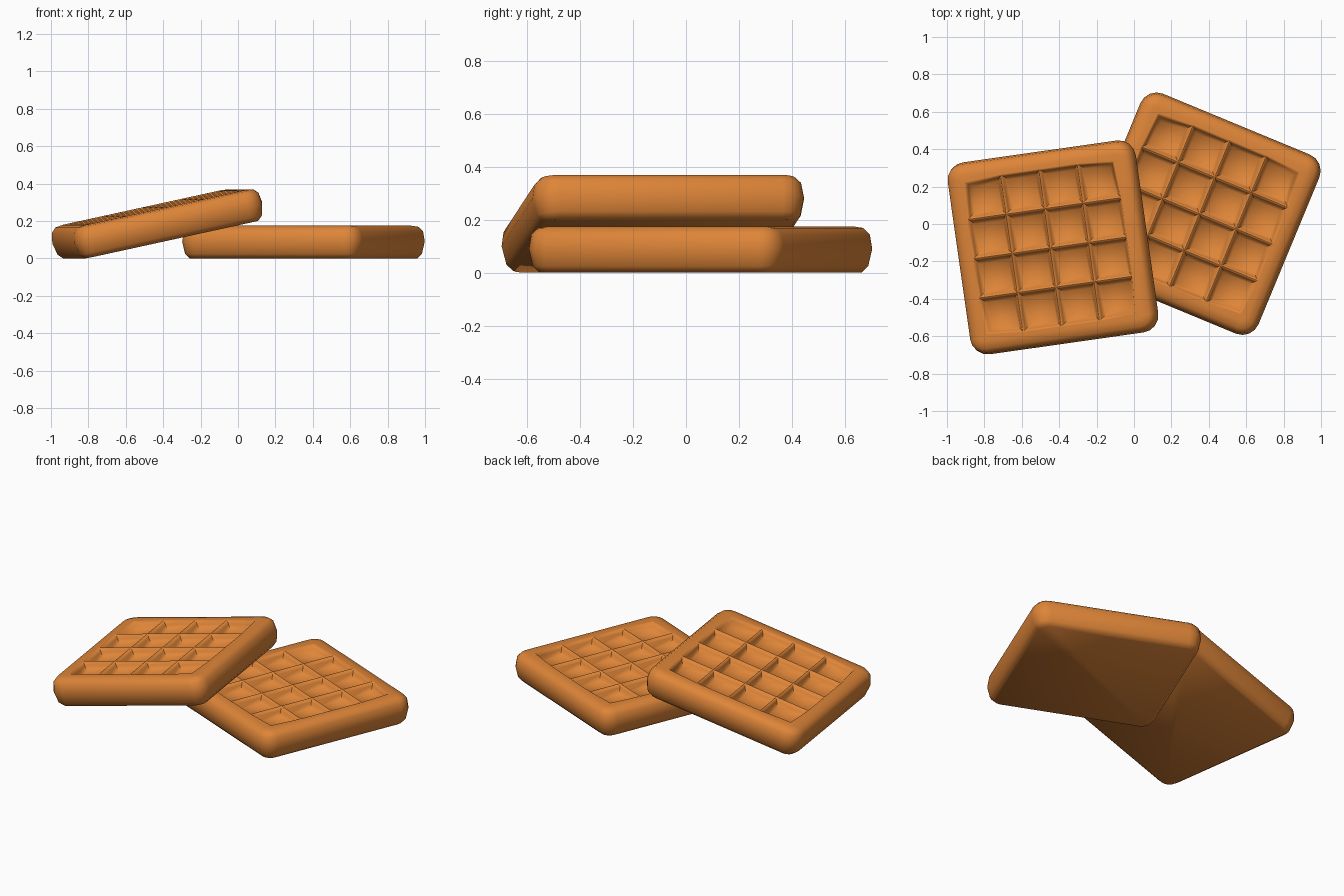
import bpy, bmesh, math

if "Cube" in bpy.data.objects:
    bpy.data.objects.remove(bpy.data.objects["Cube"])

CELLS, PITCH = 4, 0.212          # pocket grid
THICK, CORNER = 0.175, 0.425     # slab thickness, corner arc centre
ARC = 4                          # segments per rounded corner
# side profile: (half width, height)
PROFILE = [(0.478, 0.0), (0.503, 0.025), (0.518, 0.09),
           (0.509, 0.145), (0.485, 0.169), (0.445, THICK)]

mat = bpy.data.materials.new("toasted_waffle")
mat.diffuse_color = (0.73, 0.235, 0.04, 1)
mat.use_nodes = True
mat.node_tree.nodes["Principled BSDF"].inputs["Base Color"].default_value = mat.diffuse_color


def ring(bm, half, z):
    """Rounded square loop, ARC + 1 points per corner, counterclockwise."""
    r = half - CORNER
    pts = []
    for q in range(4):
        a0 = q * math.pi / 2
        sx, sy = [(1, 1), (-1, 1), (-1, -1), (1, -1)][q]
        for i in range(ARC + 1):
            a = a0 + i / ARC * math.pi / 2
            pts.append(bm.verts.new((sx * CORNER + r * math.cos(a),
                                     sy * CORNER + r * math.sin(a), z - THICK / 2)))
    return pts


def make_waffle(name, location, rotation):
    bm = bmesh.new()
    # rounded sides and flat bottom
    rings = [ring(bm, h, z) for h, z in PROFILE]
    n = len(rings[0])
    for a, b in zip(rings, rings[1:]):
        for i in range(n):
            j = (i + 1) % n
            bm.faces.new((a[i], a[j], b[j], b[i]))
    bm.faces.new(list(reversed(rings[0])))
    top = rings[-1]

    # grid of pocket cells, corner points pulled in for rounding
    N, half = CELLS, CELLS * PITCH / 2
    g = {}
    for i in range(N + 1):
        for j in range(N + 1):
            s = 0.965 if i in (0, N) and j in (0, N) else 1
            g[i, j] = bm.verts.new(((i * PITCH - half) * s,
                                    (j * PITCH - half) * s, THICK / 2))
    cells = [bm.faces.new((g[i, j], g[i + 1, j], g[i + 1, j + 1], g[i, j + 1]))
             for i in range(N) for j in range(N)]

    # flat border between the grid and the outer ring
    sides = [[g[N - k, N] for k in range(N + 1)], [g[0, N - k] for k in range(N + 1)],
             [g[k, 0] for k in range(N + 1)], [g[N, k] for k in range(N + 1)]]
    for q in range(4):
        c = q * (ARC + 1)
        for i in range(ARC):
            bm.faces.new((top[c + i], top[c + i + 1], sides[q][0]))
        bm.faces.new([top[c + ARC], top[(c + ARC + 1) % n]] + sides[q][::-1])

    # pockets with sloping walls
    for width, drop in ((0.014, 0.0), (0.016, -0.022), (0.028, -0.028)):
        bmesh.ops.inset_individual(bm, faces=cells, thickness=width)
        vs = {v for f in cells for v in f.verts}
        bmesh.ops.translate(bm, verts=list(vs), vec=(0, 0, drop))

    bmesh.ops.recalc_face_normals(bm, faces=bm.faces)
    me = bpy.data.meshes.new(name)
    bm.to_mesh(me)
    bm.free()
    me.materials.append(mat)
    ob = bpy.data.objects.new(name, me)
    bpy.context.collection.objects.link(ob)
    ob.location = location
    ob.rotation_euler = [math.radians(a) for a in rotation]
    bpy.ops.object.select_all(action='DESELECT')
    ob.select_set(True)
    bpy.context.view_layer.objects.active = ob
    bpy.ops.object.shade_smooth_by_angle(angle=math.radians(65))
    return ob


# flat waffle, and a second one leaning on it
make_waffle("flat_waffle", (0.35, 0.055, THICK / 2), (0, 0, -22.5))
make_waffle("leaning_waffle", (-0.431, -0.125, 0.187), (0, -12.2, 8.1))
